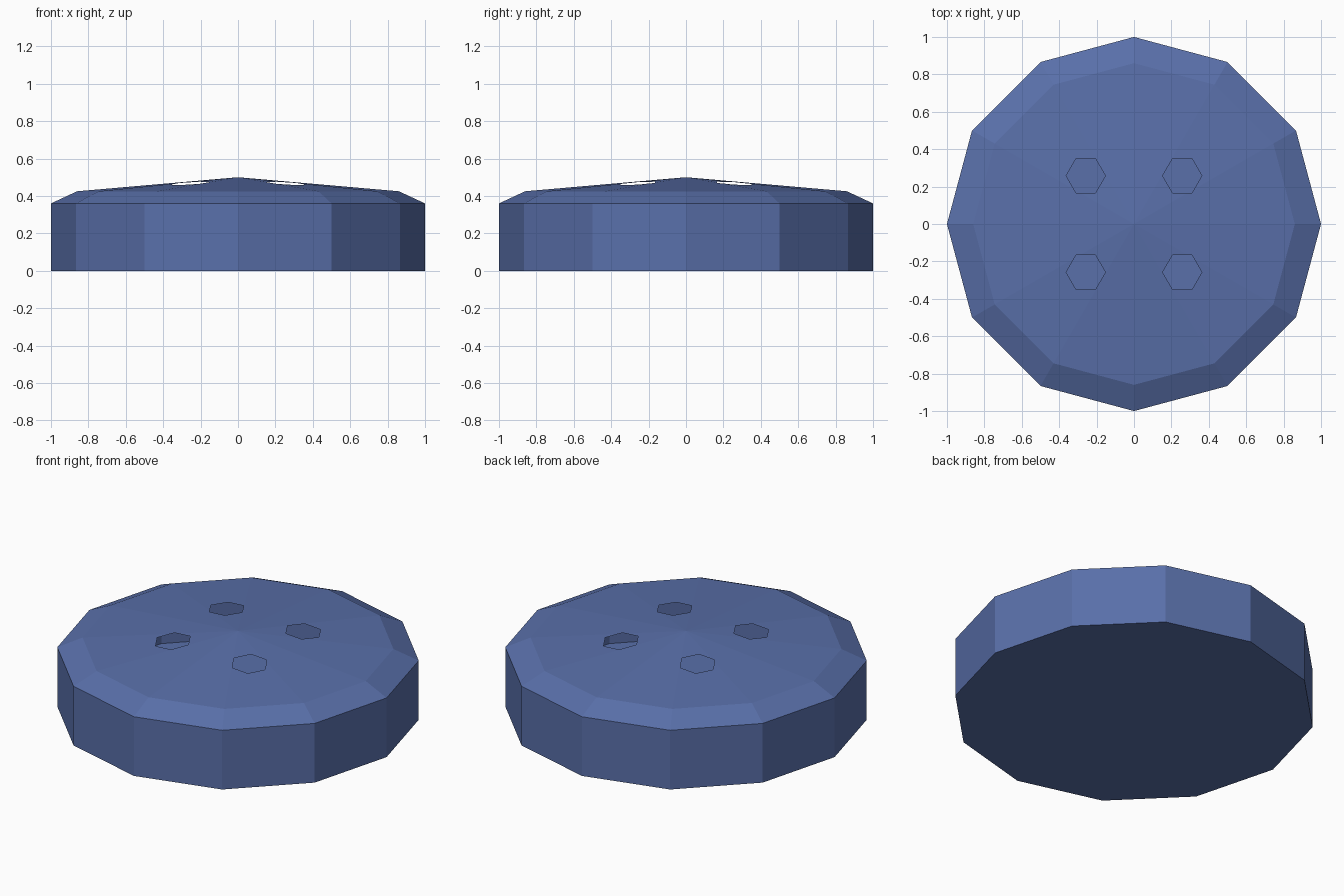
import bpy, bmesh, math

SIDES = 12
HOLE_OFFSET = 0.258
HOLE_RADIUS = 0.105

cube = bpy.data.objects.get("Cube")
if cube:
    bpy.data.objects.remove(cube, do_unlink=True)

blue = bpy.data.materials.new("blue")
blue.use_nodes = True
colour = (0.1, 0.16, 0.4, 1)
blue.diffuse_color = colour
blue.node_tree.nodes["Principled BSDF"].inputs["Base Color"].default_value = colour


def add_object(name, bm):
    bmesh.ops.recalc_face_normals(bm, faces=bm.faces)
    mesh = bpy.data.meshes.new(name)
    bm.to_mesh(mesh)
    bm.free()
    mesh.materials.append(blue)
    obj = bpy.data.objects.new(name, mesh)
    bpy.context.scene.collection.objects.link(obj)
    return obj


# Button shell: three rings, a flat base and a low pointed top
bm = bmesh.new()
rings = []
for radius, z in ((1, 0), (1, 0.36), (0.86, 0.425)):
    ring = []
    for i in range(SIDES):
        a = math.tau * i / SIDES
        ring.append(bm.verts.new((radius * math.cos(a), radius * math.sin(a), z)))
    rings.append(ring)
apex = bm.verts.new((0, 0, 0.5))
bm.faces.new(rings[0])
for i in range(SIDES):
    j = (i + 1) % SIDES
    for low, high in zip(rings, rings[1:]):
        bm.faces.new((low[i], low[j], high[j], high[i]))
    bm.faces.new((rings[2][i], rings[2][j], apex))
button = add_object("button", bm)

# Four six-sided hole cutters
centres = [(sx * HOLE_OFFSET, sy * HOLE_OFFSET) for sx in (-1, 1) for sy in (-1, 1)]
bm = bmesh.new()
for cx, cy in centres:
    corners = []
    for i in range(6):
        a = math.tau * i / 6
        corners.append(bm.verts.new((cx + HOLE_RADIUS * math.cos(a),
                                     cy + HOLE_RADIUS * math.sin(a), 0.3)))
    base = bm.faces.new(corners)
    top = bmesh.ops.extrude_face_region(bm, geom=[base], use_keep_orig=True)["geom"]
    for v in top:
        if isinstance(v, bmesh.types.BMVert):
            v.co.z = 0.6
cutter = add_object("hole_cutter", bm)
cutter.hide_render = True

cut = button.modifiers.new("holes", 'BOOLEAN')
cut.operation = 'DIFFERENCE'
cut.solver = 'EXACT'
cut.object = cutter
depsgraph = bpy.context.evaluated_depsgraph_get()
cut_mesh = bpy.data.meshes.new_from_object(button.evaluated_get(depsgraph))
button.modifiers.clear()
button.data = cut_mesh
bpy.data.objects.remove(cutter, do_unlink=True)

# Open the holes into the hollow shell by dropping their walls and floors
bm = bmesh.new()
bm.from_mesh(cut_mesh)
lining = [f for f in bm.faces
          if any(all(math.hypot(v.co.x - cx, v.co.y - cy) < HOLE_RADIUS + 0.005
                     for v in f.verts) for cx, cy in centres)]
bmesh.ops.delete(bm, geom=lining, context='FACES')
for f in bm.faces:
    f.smooth = False
    f.material_index = 0
bm.to_mesh(cut_mesh)
bm.free()
cut_mesh.materials.clear()
cut_mesh.materials.append(blue)
